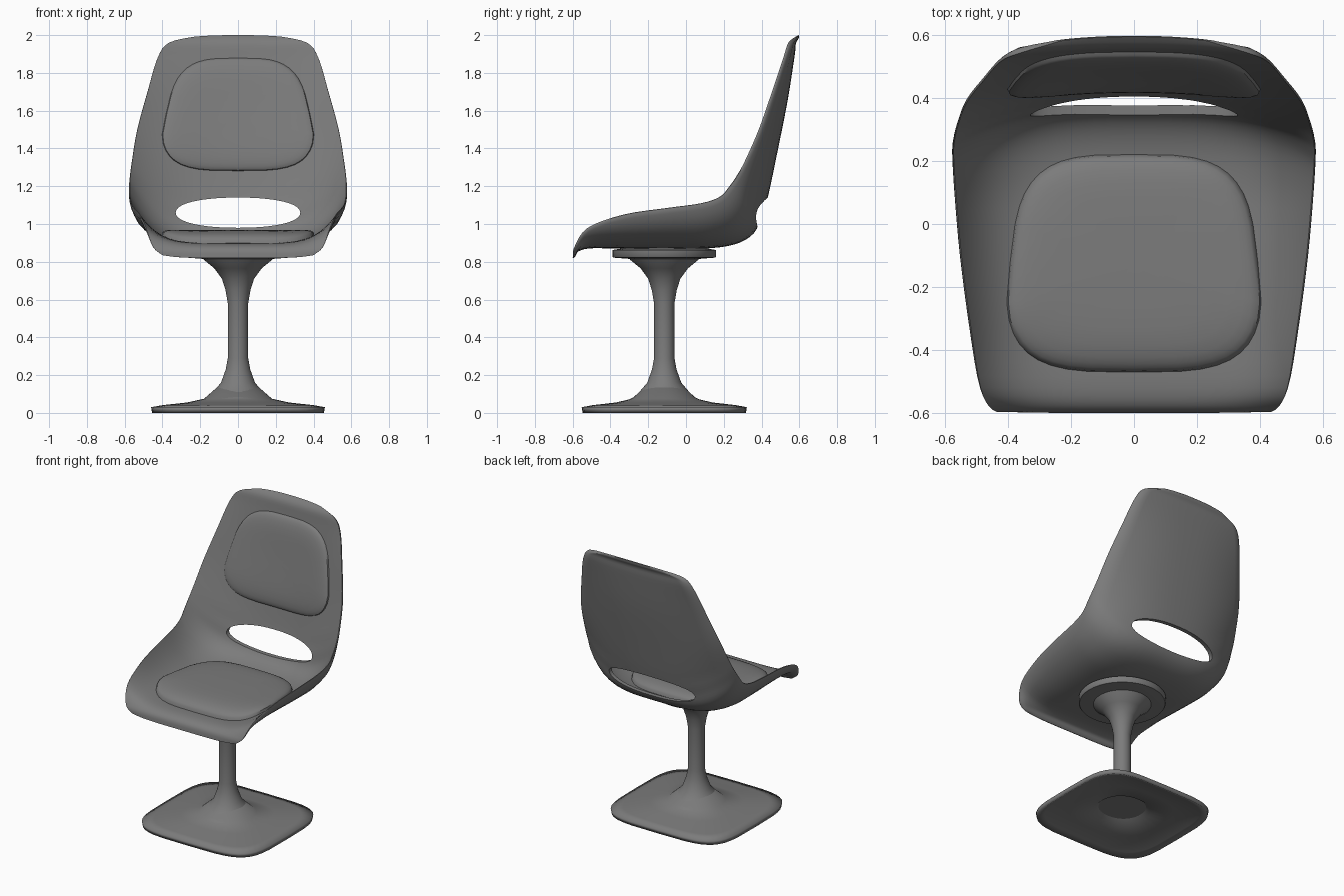
import bpy, bmesh, math
from mathutils import Vector
from mathutils.bvhtree import BVHTree

if "Cube" in bpy.data.objects:
    bpy.data.objects.remove(bpy.data.objects["Cube"], do_unlink=True)

# One grey for the whole chair
grey = bpy.data.materials.new("mid_grey")
grey.use_nodes = True
GREY = (0.2, 0.2, 0.2, 1)
grey.diffuse_color = GREY
grey.node_tree.nodes["Principled BSDF"].inputs["Base Color"].default_value = GREY

AXIS_Y = -0.115   # pedestal centre
parts = []


def make(name, verts, faces, fix_normals=True):
    mesh = bpy.data.meshes.new(name)
    mesh.from_pydata(verts, [], faces)
    if fix_normals:
        bm = bmesh.new()
        bm.from_mesh(mesh)
        bmesh.ops.recalc_face_normals(bm, faces=bm.faces)
        bm.to_mesh(mesh)
        bm.free()
    mesh.materials.append(grey)
    obj = bpy.data.objects.new(name, mesh)
    bpy.context.collection.objects.link(obj)
    parts.append(obj)
    return obj


def skin(name, rings):
    """Closed solid through a list of equal-length rings."""
    n = len(rings[0])
    verts = [p for r in rings for p in r]
    faces = [(k * n + i, k * n + (i + 1) % n, (k + 1) * n + (i + 1) % n, (k + 1) * n + i)
             for k in range(len(rings) - 1) for i in range(n)]
    faces += [tuple(range(n)), tuple(range(len(verts) - n, len(verts)))]
    return make(name, verts, faces)


def outline(power, segs=40):
    """Unit superellipse: 2 is a circle, more is squarer."""
    pts = []
    for i in range(segs):
        a = math.tau * i / segs
        c, s = math.cos(a), math.sin(a)
        pts.append((math.copysign(abs(c) ** (2 / power), c),
                    math.copysign(abs(s) ** (2 / power), s)))
    return pts


def spline(rows, v):
    """Catmull-Rom interpolation of a table of rows."""
    k = min(int(v), len(rows) - 2)
    t = v - k
    a, b, c, d = (rows[max(0, min(len(rows) - 1, k + j))] for j in (-1, 0, 1, 2))
    return [0.5 * (2 * q + (r - p) * t + (2 * p - 5 * q + 4 * r - s) * t * t
                   + (3 * q - p - 3 * r + s) * t ** 3) for p, q, r, s in zip(a, b, c, d)]


# Shell: centre y, centre z, half width, rim y, rim z, from front lip to top
STATIONS = [
    (-.6, .82, .4, -.597, .835),
    (-.587, .87, .45, -.59, .88),
    (-.52, .897, .487, -.52, .98),
    (-.35, .897, .518, -.33, 1.05),
    (-.1, .897, .548, -.1, 1.085),
    (.1, .897, .564, .08, 1.11),
    (.25, .918, .571, .18, 1.145),
    (.338, .968, .573, .23, 1.2),
    (.372, 1.05, .57, .265, 1.25),
    (.405, 1.14, .56, .31, 1.33),
    (.452, 1.36, .532, .385, 1.5),
    (.51, 1.65, .478, .455, 1.7),
    (.545, 1.87, .425, .515, 1.88),
    (.56, 1.96, .365, .542, 1.96),
    (.595, 2.0, .23, .582, 1.992),
]
STEPS, HALF = 4, 14
rows = (len(STATIONS) - 1) * STEPS + 1
cols = 2 * HALF + 1
verts, weights = [], []
for i in range(rows):
    v = i / STEPS
    cy, cz, w, ey, ez = spline(STATIONS, v)
    back = max(0, min(1, (v - 5) / 4))
    power = 5 - 2.6 * back          # flat seat pan, rounder backrest
    for j in range(-HALF, HALF + 1):
        t = math.sin(j / HALF * math.pi / 2)
        f = abs(t) ** power
        verts.append((w * t, cy + (ey - cy) * f, cz + (ez - cz) * f))
        inset = min(1, (1 - abs(t)) / .1, i / 6, (rows - 1 - i) / 6)
        weights.append(.15 + .85 * math.sqrt(inset))
faces = [(i * cols + j, i * cols + j + 1, (i + 1) * cols + j + 1, (i + 1) * cols + j)
         for i in range(rows - 1) for j in range(cols - 1)]
surface = BVHTree.FromPolygons([Vector(p) for p in verts], faces)
shell = make("seat_shell", verts, faces, fix_normals=False)

# Thickness thins out toward the rim
group = shell.vertex_groups.new(name="rim_taper")
for index, weight in enumerate(weights):
    group.add([index], weight, 'REPLACE')
solid = shell.modifiers.new("thickness", 'SOLIDIFY')
solid.thickness = 0.027
solid.offset = -1
solid.vertex_group = group.name

# Oval opening between seat and backrest
cutter = skin("opening_cutter", [[(.33 * x, y, 1.06 + .08 * z) for x, z in outline(2.2)]
                                 for y in (.27, .7)])
cutter.hide_render = True
cut = shell.modifiers.new("opening", 'BOOLEAN')
cut.operation = 'DIFFERENCE'
cut.solver = 'EXACT'
cut.object = cutter
graph = bpy.context.evaluated_depsgraph_get()
cut_mesh = bpy.data.meshes.new_from_object(shell.evaluated_get(graph))
shell.modifiers.clear()
shell.data = cut_mesh
parts.remove(cutter)
bpy.data.objects.remove(cutter, do_unlink=True)


# Cushions: puffed pads laid on the shell surface
def cushion(name, centre, half, taper, thick, place, direction):
    rings = []
    for r in (1, .985, .96, .92, .86, .75, .6, .4, .2, .05):
        lift = thick * math.sqrt(1 - r ** 5) - (0.006 if r == 1 else 0)
        ring = []
        for a, b in outline(3.6):
            x = half[0] * a * r * (1 - taper * max(0, b * r + .4))
            start = place(x, centre + half[1] * b * r)
            hit = surface.ray_cast(start, direction)[0]
            ring.append(hit - direction * lift)
        rings.append(ring)
    return skin(name, rings)


cushion("seat_cushion", -.125, (.41, .347), .09, .07,
        lambda x, y: Vector((x, y, 3)), Vector((0, 0, -1)))
cushion("back_cushion", 1.58, (.41, .3), .16, .037,
        lambda x, z: Vector((x, -3, z)), Vector((0, 1, 0)))


# Pedestal: each entry is radius, height, squareness
def turned(name, profile, depth=1):
    return skin(name, [[(r * x, AXIS_Y + r * depth * y, z) for x, y in outline(p)]
                       for r, z, p in profile])


base = turned("base_plate", [
    (.06, .14, 2), (.09, .12, 2), (.17, .05, 2.2), (.3, .03, 3), (.42, .018, 4.2),
    (.455, 0, 4.5), (.46, .03, 4.5), (.4, .041, 4), (.27, .055, 3),
    (.18, .075, 2.2), (.1, .145, 2)], depth=.95)
turned("pedestal_stem", [
    (.19, .068, 2), (.15, .09, 2), (.09, .16, 2), (.065, .23, 2), (.054, .29, 2),
    (.054, .58, 2), (.066, .65, 2), (.085, .71, 2), (.125, .765, 2), (.18, .81, 2),
    (.19, .83, 2)])
turned("mounting_disc", [(.18, .815, 2), (.27, .822, 2), (.275, .828, 2),
                         (.275, .862, 2), (.2, .875, 2)])

# Smooth shading with sharp rims; the base stays smooth all over
bpy.ops.object.select_all(action='DESELECT')
for obj in parts:
    obj.select_set(obj != base)
bpy.context.view_layer.objects.active = shell
bpy.ops.object.shade_smooth_by_angle(angle=math.radians(40))
base.data.polygons.foreach_set("use_smooth", [True] * len(base.data.polygons))
